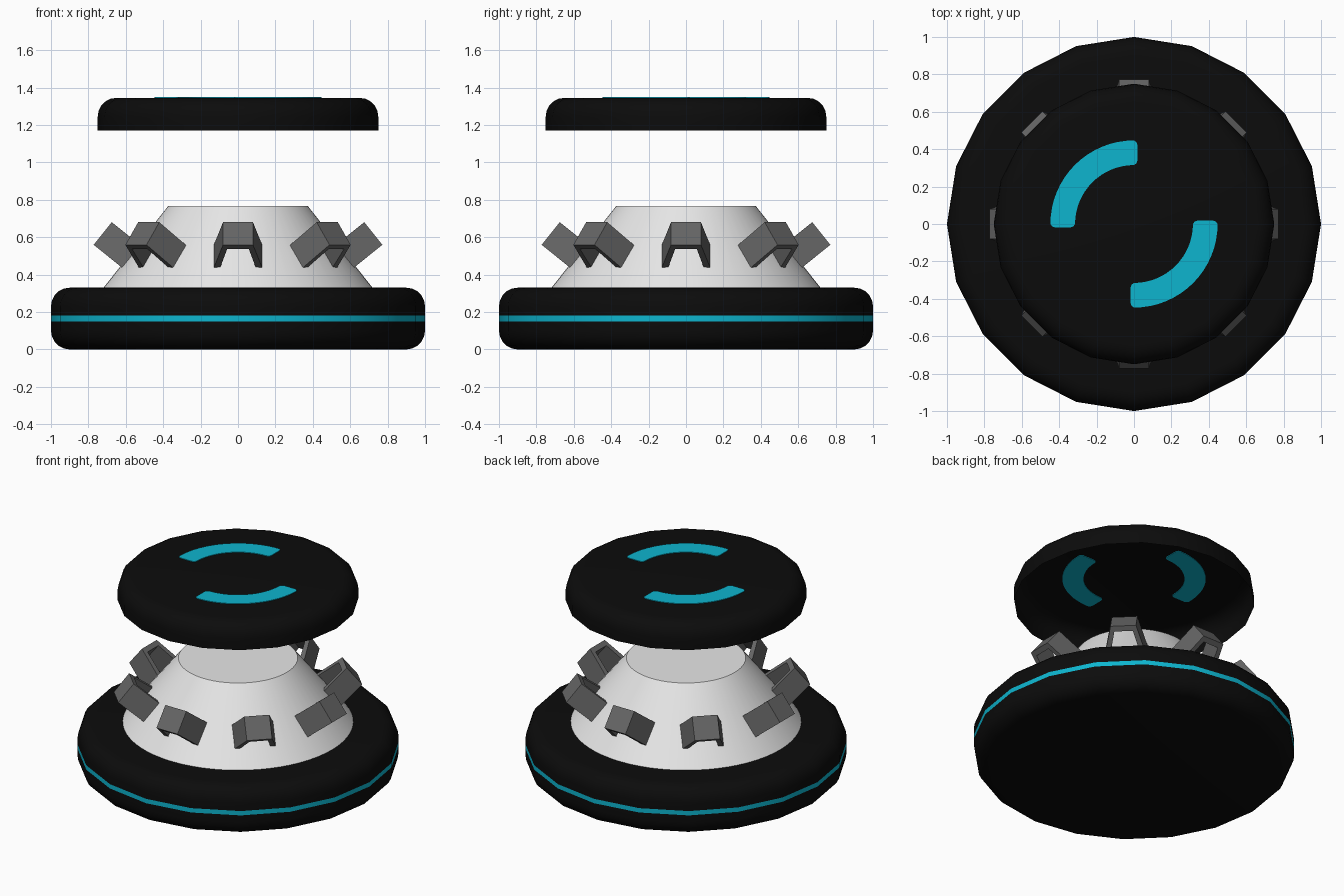
import bpy, bmesh, math
from mathutils import Vector

if "Cube" in bpy.data.objects:
    bpy.data.objects.remove(bpy.data.objects["Cube"])


def material(name, rgb):
    m = bpy.data.materials.new(name)
    m.diffuse_color = (*rgb, 1)
    m.use_nodes = True
    m.node_tree.nodes["Principled BSDF"].inputs["Base Color"].default_value = m.diffuse_color
    return m


BLACK = material("black rubber", (0.0035, 0.0035, 0.0035))
CYAN = material("cyan glow", (0.004, 0.46, 0.62))
WHITE = material("white shell", (0.8, 0.8, 0.8))
GREY = material("dark grey metal", (0.13, 0.13, 0.13))


def finish(bm, name, mats, smooth=True):
    me = bpy.data.meshes.new(name)
    bm.to_mesh(me)
    bm.free()
    ob = bpy.data.objects.new(name, me)
    bpy.context.collection.objects.link(ob)
    for m in mats:
        me.materials.append(m)
    if smooth:
        bpy.ops.object.select_all(action='DESELECT')
        ob.select_set(True)
        bpy.context.view_layer.objects.active = ob
        bpy.ops.object.shade_smooth_by_angle(angle=math.radians(35))
    return ob


def lathe(profile, sides, cap_bottom, cap_top):
    """Spin (radius, z) points, listed from bottom to top, into rings."""
    bm = bmesh.new()
    rings = []
    for r, z in profile:
        rings.append([bm.verts.new((r * math.cos(math.tau * i / sides),
                                    r * math.sin(math.tau * i / sides), z))
                      for i in range(sides)])
    for a, b in zip(rings, rings[1:]):
        for i in range(sides):
            j = (i + 1) % sides
            bm.faces.new((a[i], a[j], b[j], b[i]))
    if cap_bottom:
        bm.faces.new(rings[0][::-1])
    if cap_top:
        bm.faces.new(rings[-1])
    return bm


def rounded(radius, z, bevel, up, steps=5):
    """Quarter-round edge; z is the flat level, up=True for a top edge."""
    s = 1 if up else -1
    pts = [(radius - bevel + bevel * math.cos(a), z - s * bevel + s * bevel * math.sin(a))
           for a in (math.pi / 2 * k / steps for k in range(steps + 1))]
    return pts if up else pts[::-1]


# Base disc with glowing stripe
profile = rounded(1, 0, 0.1, False) + [(1, 0.15), (1, 0.18)] + rounded(1, 0.33, 0.1, True)
bm = lathe(profile, 20, True, True)
for f in bm.faces:
    if 0.155 < f.calc_center_median().z < 0.175:
        f.material_index = 1
finish(bm, "base_disc", [BLACK, CYAN])

# Conical body
finish(lathe([(0.735, 0.31), (0.372, 0.768)], 64, False, True), "cone_body", [WHITE])

# Floating lid, an open shell below
finish(lathe([(0.75, 1.17), (0.75, 1.2)] + rounded(0.75, 1.345, 0.1, True), 20, False, True),
       "floating_lid", [BLACK])


# Curved light strips on the lid, seen from both sides
def light_strip(name, start):
    r0, r1, c = 0.315, 0.447, 0.025
    a0, a1 = start, start + math.pi / 2
    outline = []
    n = 16

    def corner(r, a, side, along):
        # rounded corner: side = radial sign, along = end sign
        pts = []
        for k in range(5):
            t = math.pi / 2 * k / 4
            rr = r - side * c + side * c * math.cos(t)
            ext = 0.018 - c + c * math.sin(t)
            e = Vector((math.cos(a), math.sin(a))) * rr
            tangent = Vector((-math.sin(a), math.cos(a))) * along * ext
            pts.append(e + tangent)
        return pts

    def arc(r, b0, b1):
        return [Vector((math.cos(b), math.sin(b))) * r
                for b in (b0 + (b1 - b0) * k / n for k in range(1, n))]

    outline += corner(r1, a0, 1, -1)[::-1] + arc(r1, a0, a1) + corner(r1, a1, 1, 1)
    outline += corner(r0, a1, -1, 1)[::-1] + arc(r0, a1, a0) + corner(r0, a0, -1, -1)
    bm = bmesh.new()
    low = [bm.verts.new((p.x, p.y, 1.341)) for p in outline]
    high = [bm.verts.new((p.x, p.y, 1.349)) for p in outline]
    bm.faces.new(low[::-1])
    bm.faces.new(high)
    for i in range(len(low)):
        j = (i + 1) % len(low)
        bm.faces.new((low[i], low[j], high[j], high[i]))
    bmesh.ops.triangulate(bm, faces=[f for f in bm.faces if len(f.verts) > 4])
    finish(bm, name, [CYAN], smooth=False)


light_strip("light_strip_left", math.pi / 2)
light_strip("light_strip_right", -math.pi / 2)

# Arched brackets standing square to the cone
ARCH = [(-0.137, -0.225), (-0.08, 0), (0.08, 0), (0.137, -0.225),
        (0.102, -0.225), (0.058, -0.036), (-0.058, -0.036), (-0.102, -0.225)]
QUADS = [(0, 1, 6, 7), (1, 2, 5, 6), (2, 3, 4, 5)]
for k in range(8):
    ang = math.tau * k / 8
    out = Vector((math.cos(ang), math.sin(ang), 0))
    tan = Vector((-math.sin(ang), math.cos(ang), 0))
    up = Vector((0, 0, 1))
    normal = out * 0.78 + up * 0.625
    down = out * 0.625 - up * 0.78
    top = out * 0.675 + up * 0.68
    bm = bmesh.new()
    back = [bm.verts.new(top + tan * x + normal * h) for x, h in ARCH]
    front = [bm.verts.new(v.co + down * 0.155) for v in back]
    for q in QUADS:
        bm.faces.new([back[i] for i in q])
        bm.faces.new([front[i] for i in q[::-1]])
    for i in range(8):
        j = (i + 1) % 8
        bm.faces.new((back[i], back[j], front[j], front[i]))
    bmesh.ops.recalc_face_normals(bm, faces=bm.faces)
    finish(bm, f"bracket_{k + 1}", [GREY], smooth=False)
